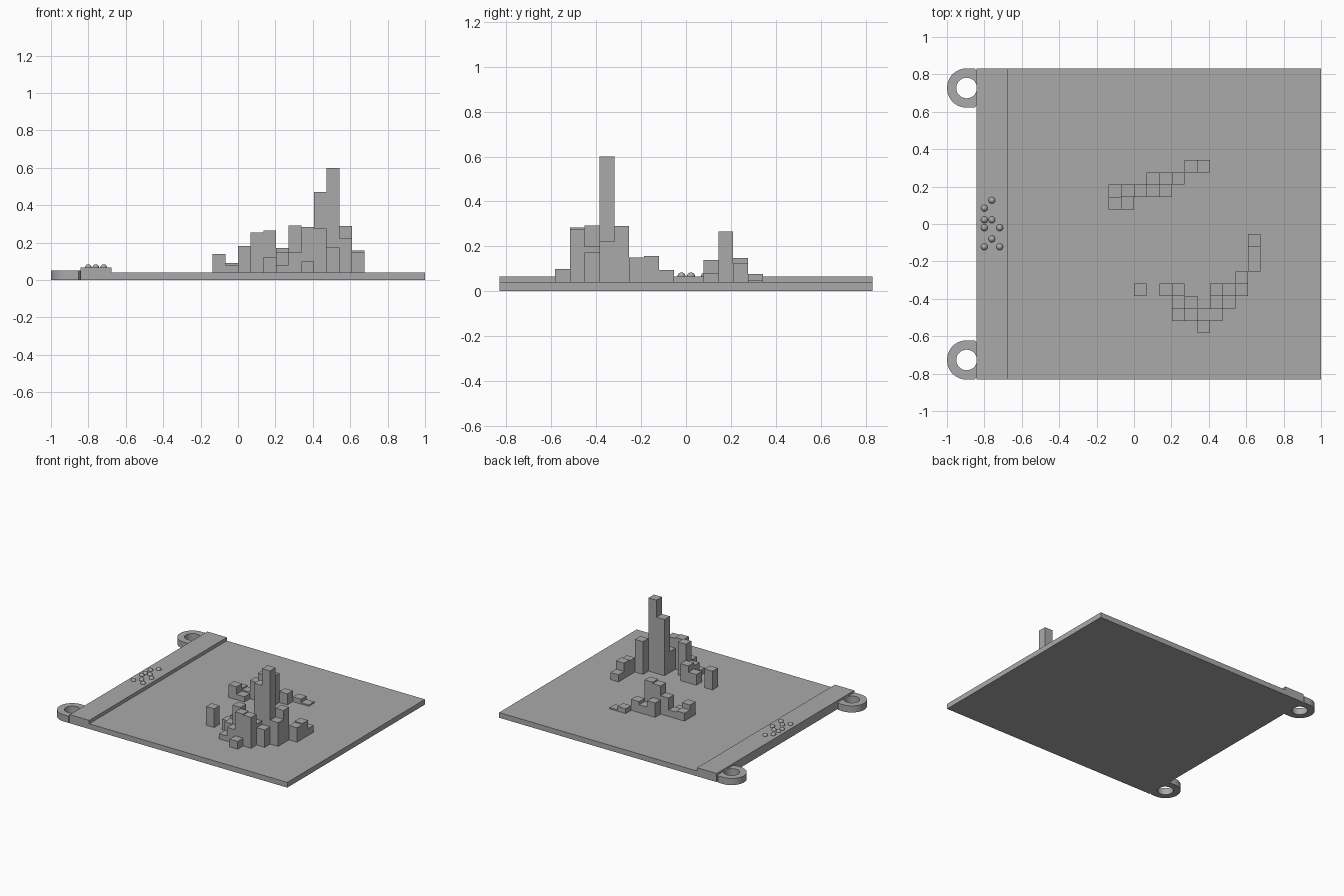
import bpy
import bmesh
import math

cube = bpy.data.objects.get("Cube")
if cube:
    bpy.data.objects.remove(cube, do_unlink=True)

grey = bpy.data.materials.new("plain grey")
grey.use_nodes = True
COLOUR = (0.4, 0.4, 0.4, 1)
grey.diffuse_color = COLOUR
grey.node_tree.nodes["Principled BSDF"].inputs["Base Color"].default_value = COLOUR


def finish(name, bm):
    bmesh.ops.recalc_face_normals(bm, faces=bm.faces[:])
    mesh = bpy.data.meshes.new(name)
    bm.to_mesh(mesh)
    bm.free()
    mesh.materials.append(grey)
    obj = bpy.data.objects.new(name, mesh)
    bpy.context.collection.objects.link(obj)
    return obj


def add_box(bm, x0, x1, y0, y1, z0, z1):
    verts = bmesh.ops.create_cube(bm, size=1)["verts"]
    bmesh.ops.scale(bm, vec=(x1 - x0, y1 - y0, z1 - z0), verts=verts)
    bmesh.ops.translate(bm, vec=((x0 + x1) / 2, (y0 + y1) / 2, (z0 + z1) / 2), verts=verts)


def box(name, *bounds):
    bm = bmesh.new()
    add_box(bm, *bounds)
    return finish(name, bm)


# Base plate and raised title strip
EDGE, HALF, TOP = -0.842, 0.832, 0.04
box("base_plate", EDGE, 1, -HALF, HALF, 0, TOP)
box("raised_strip", EDGE, -0.677, -HALF, HALF, TOP, 0.066)


# Keyring lug: a round tab joined to the plate, with a hole through it
def lug(name, cy, cx=-0.895, outer=0.105, hole=0.055, height=0.051, steps=48):
    bm = bmesh.new()
    rings = []
    for i in range(steps):
        a = 2 * math.pi * i / steps
        c, s = math.cos(a), math.sin(a)
        # Outline is round on the far side and squared off at the plate
        reach = outer
        if c > 0:
            reach = min((EDGE - cx) / c, outer / max(abs(s), 1e-6))
        rim = max(reach, hole)
        rings.append([bm.verts.new((cx + r * c, cy + r * s, z))
                      for r, z in ((hole, 0), (rim, 0), (rim, height), (hole, height))])
    for i, a in enumerate(rings):
        b = rings[(i + 1) % steps]
        for j in range(4):
            k = (j + 1) % 4
            bm.faces.new((a[j], b[j], b[k], a[k]))
    bmesh.ops.remove_doubles(bm, verts=bm.verts[:], dist=1e-5)
    obj = finish(name, bm)
    bpy.ops.object.select_all(action="DESELECT")
    obj.select_set(True)
    bpy.context.view_layer.objects.active = obj
    bpy.ops.object.shade_smooth_by_angle(angle=math.radians(30))


lug("left_back_lug", 0.727)
lug("left_front_lug", -0.727)

# Square columns on a regular grid: (column, row) -> top height
PITCH_X, PITCH_Y, ROW_START = 0.0677, 0.0662, -0.584


def columns(name, heights):
    bm = bmesh.new()
    for (k, r), top in heights.items():
        x, y = k * PITCH_X, ROW_START + r * PITCH_Y
        add_box(bm, x, x + PITCH_X, y, y + PITCH_Y, TOP, top)
    finish(name, bm)


columns("back_columns", {
    (-2, 10): .138, (-1, 10): .08, (-2, 11): .10, (-1, 11): .09,
    (0, 11): .18, (1, 11): .255, (2, 11): .265,
    (1, 12): .149, (2, 12): .10, (3, 12): .124,
    (4, 13): .076, (5, 13): .05})
columns("front_columns", {
    (0, 3): .183, (2, 3): .122, (3, 3): .17, (3, 2): .146, (4, 2): .292,
    (3, 1): .08, (4, 1): .146, (5, 1): .283, (5, 0): .10, (6, 1): .276,
    (6, 2): .20, (7, 2): .173, (6, 3): .47, (7, 3): .60,
    (8, 3): .222, (8, 4): .29, (9, 5): .15, (9, 6): .158, (9, 7): .094})

# Braille dots on the strip
DOT_ROWS = {-0.80: (.085, .022, -.02, -.122),
            -0.76: (.127, .022, -.08),
            -0.718: (-.02, -.122)}
bm = bmesh.new()
for x, ys in DOT_ROWS.items():
    for y in ys:
        made = bmesh.ops.create_uvsphere(bm, u_segments=24, v_segments=12, radius=0.018)
        bmesh.ops.translate(bm, vec=(x, y, 0.066), verts=made["verts"])
for f in bm.faces:
    f.smooth = True
finish("raised_dots", bm)
